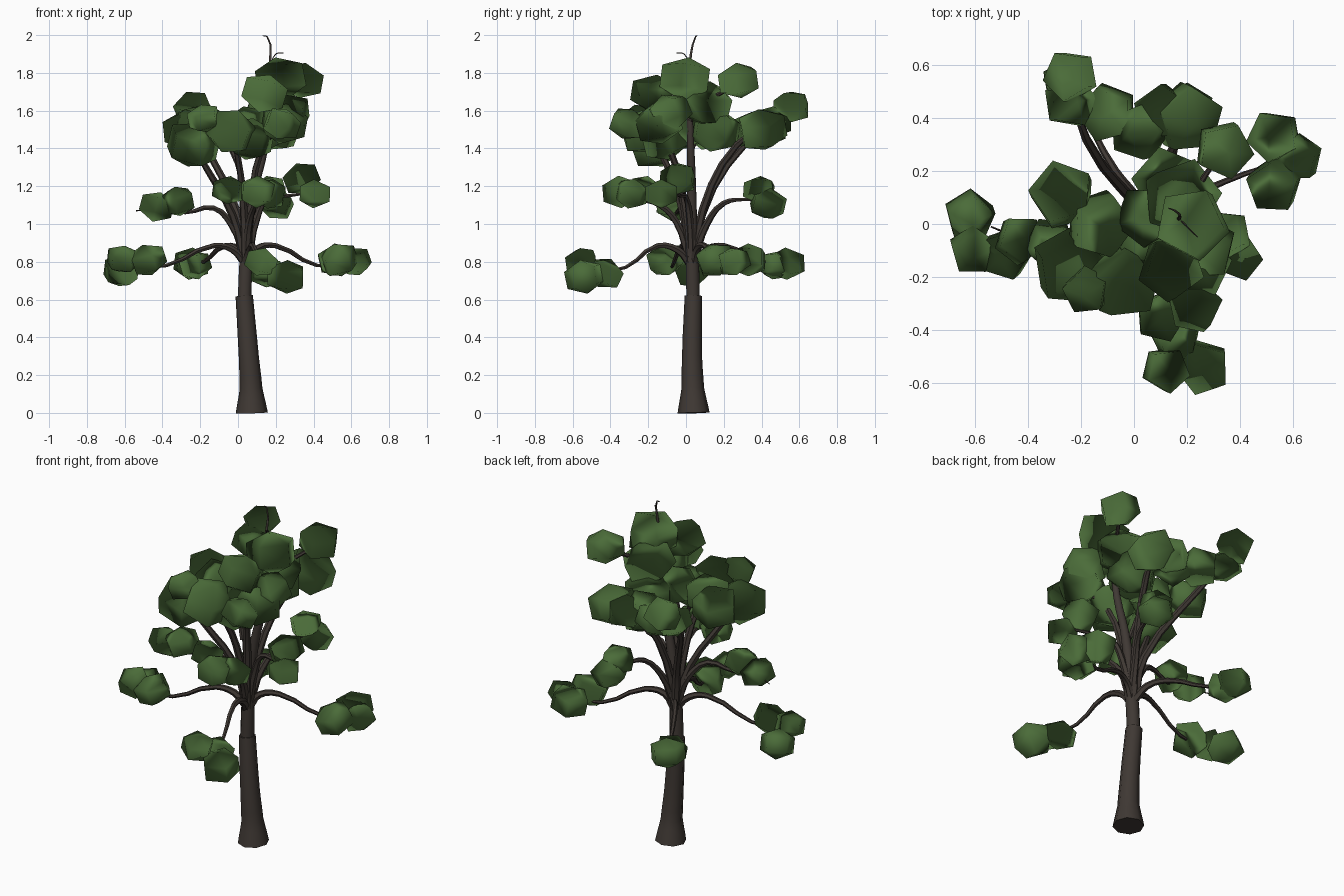
import bpy, bmesh, math, random
from mathutils import Vector, Matrix, Euler

random.seed(4)


def material(name, rgb):
    m = bpy.data.materials.new(name)
    m.diffuse_color = (*rgb, 1)
    return m


BARK = material("dark bark", (0.050, 0.040, 0.034))
LEAF = material("leaf green", (0.070, 0.150, 0.041))


def limb(name, pts, sides=1):
    """Tapered tube through (x, y, z, radius) points."""
    cu = bpy.data.curves.new(name, 'CURVE')
    cu.dimensions = '3D'
    cu.bevel_depth = 1.0
    cu.bevel_resolution = sides
    cu.resolution_u = 3
    cu.use_fill_caps = True
    sp = cu.splines.new('BEZIER')
    sp.bezier_points.add(len(pts) - 1)
    for bp, (x, y, z, r) in zip(sp.bezier_points, pts):
        bp.co = (x, y, z)
        bp.radius = r
        bp.handle_left_type = bp.handle_right_type = 'AUTO'
    cu.materials.append(BARK)
    ob = bpy.data.objects.new(name, cu)
    bpy.context.collection.objects.link(ob)
    bpy.ops.object.select_all(action='DESELECT')
    ob.select_set(True)
    bpy.context.view_layer.objects.active = ob
    bpy.ops.object.convert(target='MESH')
    bpy.ops.object.shade_smooth_by_angle(angle=math.radians(50))
    return bpy.context.object


# trunk: flared lower sleeve with a step, then the thinner upper trunk and leader
limb("lower_trunk", [(.073, .04, 0, .085), (.069, .036, .13, .06), (.057, .032, .3, .053),
                     (.033, .039, .62, .046)], 2)
limb("main_stem", [(.033, .038, .56, .038), (.04, .035, .75, .038), (.052, .03, .95, .033),
                   (.09, .03, 1.2, .025), (.14, .025, 1.4, .021), (.165, .02, 1.65, .014),
                   (.17, .02, 1.85, .008), (.155, .05, 1.99, .004), (.13, .06, 1.997, .002)], 2)
limb("top_twig", [(.17, .02, 1.84, .004), (.2, -.01, 1.9, .003), (.24, -.05, 1.905, .002)], 0)

# steep stems that carry the upper crown
R = (.024, .021, .017, .008)
STEMS = [
    [(.035, .035, .8), (-.03, 0, 1.05), (-.17, -.1, 1.3), (-.25, -.15, 1.44)],
    [(.035, .05, .8), (0, .085, 1.05), (-.18, .32, 1.43), (-.25, .56, 1.61)],
    [(.045, .05, .8), (.065, .09, 1.08), (.14, .27, 1.42), (.2, .42, 1.52)],
    [(.04, .02, .8), (.03, -.02, 1.08), (0, -.12, 1.35), (-.04, -.23, 1.5)],
    [(.05, .02, .8), (.07, -.01, 1.1), (.12, -.08, 1.38), (.24, -.2, 1.55)],
    [(.03, .0, 1.2), (-.03, .03, 1.38), (-.1, .06, 1.46), (-.24, .1, 1.5)],
    [(.17, .02, 1.55), (.22, .1, 1.65), (.28, .2, 1.7), (.35, .28, 1.76)],
]
for i, s in enumerate(STEMS):
    k = .6 if s[0][2] > 1 else 1
    limb(f"upper_stem_{i + 1}", [(*p, r * k) for p, r in zip(s, R)])

# arching mid and low branches
BRANCHES = [
    [(.035, .03, .83), (-.03, .015, .99), (-.13, -.02, 1.085), (-.28, -.05, 1.06), (-.4, -.07, 1.09)],
    [(.045, .015, .83), (.06, -.05, 1.01), (.09, -.14, 1.1), (.11, -.25, 1.13), (.13, -.36, 1.16)],
    [(.055, .03, .83), (.1, .02, 1.03), (.16, 0, 1.14), (.27, -.03, 1.15), (.4, -.1, 1.17)],
    [(.05, .045, .83), (.08, .11, 1.0), (.13, .2, 1.11), (.16, .3, 1.13), (.2, .42, 1.12)],
    [(.04, .03, .79), (-.03, .01, .865), (-.13, -.02, .885), (-.38, -.07, .78), (-.55, -.08, .78)],
    [(.05, .04, .79), (.1, .06, .87), (.2, .1, .885), (.42, .19, .78), (.58, .24, .8)],
    [(.04, .02, .79), (.06, -.04, .86), (.08, -.15, .885), (.13, -.32, .77), (.2, -.52, .75)],
    [(.04, .05, .79), (0, .11, .865), (-.07, .2, .885), (-.18, .4, .8), (-.25, .53, .79)],
]
for i, b in enumerate(BRANCHES):
    limb(f"branch_{i + 1}", [(*p, r) for p, r in zip(b, (.023, .019, .015, .01, .005))])
limb("side_twig", [(-.42, -.06, 1.08, .006), (-.54, -.01, 1.07, .003)], 0)

# leaf clusters: x, y, z, radius, grouped by tier
LOW = [(-.62, .03, .75, .088), (-.61, -.1, .815, .08), (-.48, -.11, .81, .09),
       (.53, .33, .81, .093), (.62, .25, .8, .08), (.53, .15, .81, .095),
       (.12, -.55, .8, .08), (.26, -.54, .72, .095), (.16, -.43, .74, .085),
       (-.25, .53, .79, .09), (-.23, .47, .78, .08)]
MID = [(-.43, -.06, 1.09, .085), (-.32, -.07, 1.12, .085), (-.05, -.22, 1.18, .08),
       (.1, -.35, 1.17, .09), (.17, -.29, 1.16, .085), (.34, -.04, 1.24, .09),
       (.4, -.13, 1.16, .08), (.2, .43, 1.11, .09), (.17, .39, 1.18, .08)]
HIGH = [(.22, 0, 1.765, .125), (.14, -.17, 1.69, .11), (.18, .1, 1.64, .13),
        (.34, .28, 1.76, .1), (-.27, .11, 1.5, .115), (-.13, 0, 1.5, .115),
        (-.04, -.22, 1.49, .125), (-.24, -.16, 1.42, .13), (-.18, -.25, 1.56, .08),
        (.06, -.12, 1.45, .12), (.24, -.15, 1.53, .115), (.27, -.09, 1.59, .105),
        (.23, -.31, 1.53, .09), (.05, .03, 1.52, .11)]
BACK = [(.2, .4, 1.5, .12), (.02, .35, 1.5, .1), (-.1, .42, 1.5, .1), (.11, .42, 1.5, .1),
        (-.24, .46, 1.54, .09), (-.24, .56, 1.62, .09), (.13, .15, 1.5, .125)]
CLUSTERS = LOW + MID + HIGH + BACK

# each cluster is a squat five-sided ball with two rings
bm = bmesh.new()
for x, y, z, r in CLUSTERS:
    tilt = Euler((random.uniform(-.4, .4), random.uniform(-.4, .4), random.uniform(0, 6.28)))
    mat = (Matrix.Translation((x, y, z)) @ tilt.to_matrix().to_4x4()
           @ Matrix.Diagonal((1.25, 1.25, .96, 1)))
    bmesh.ops.create_uvsphere(bm, u_segments=5, v_segments=3, radius=r, matrix=mat)
for f in bm.faces:
    f.smooth = True
me = bpy.data.meshes.new("foliage")
bm.to_mesh(me)
bm.free()
me.materials.append(LEAF)

# soft shading: each ball's normals are rounded off from its own centre
normals = []
for v in me.vertices:
    c = min((Vector(k[:3]) for k in [CLUSTERS[v.index * len(CLUSTERS) // len(me.vertices)]]),
            key=lambda p: (p - v.co).length)
    normals.append((v.co - c).normalized())
me.normals_split_custom_set_from_vertices(normals)
bpy.context.collection.objects.link(bpy.data.objects.new("foliage", me))
